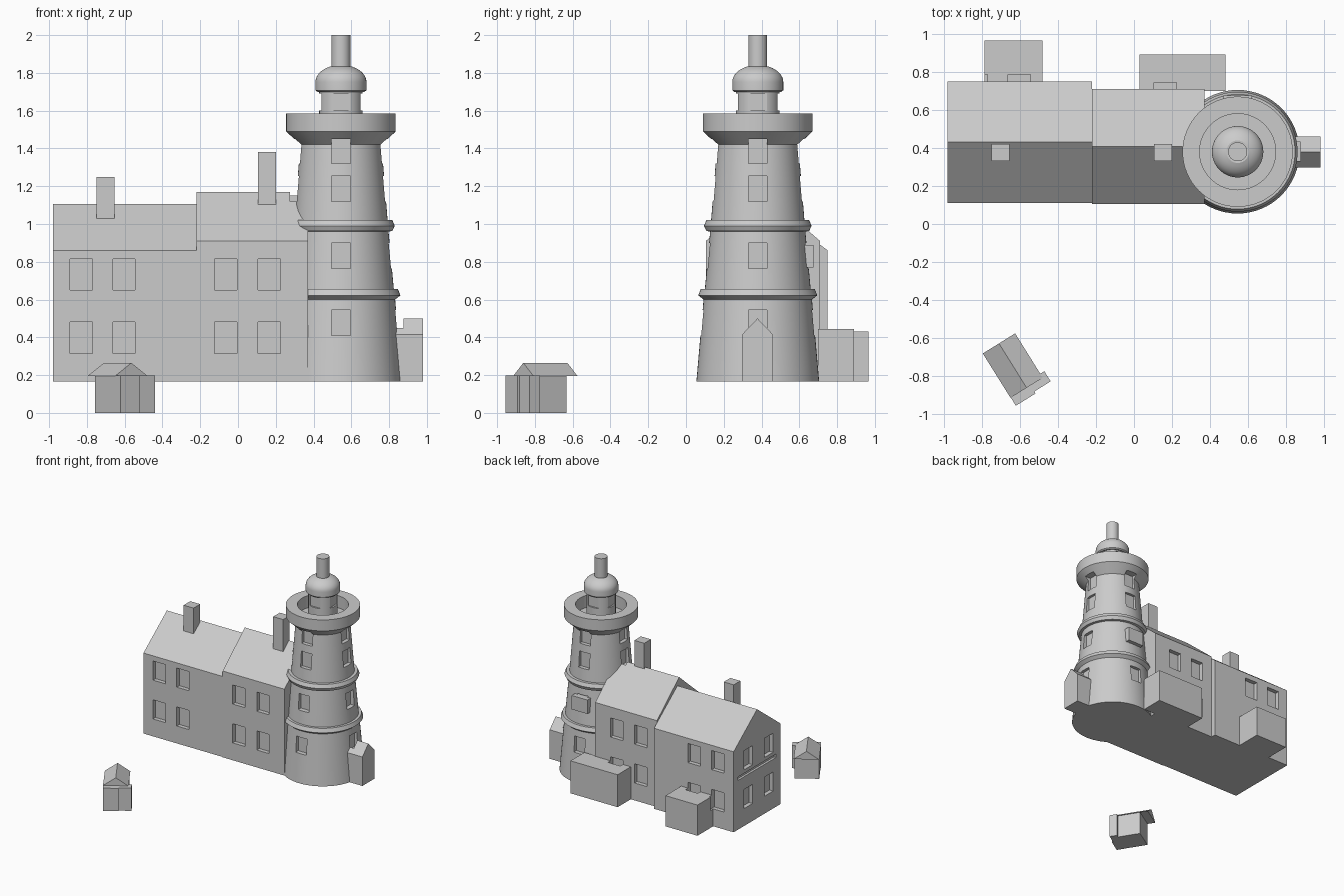
import bpy, bmesh, math
from mathutils import Matrix, Vector

if "Cube" in bpy.data.objects:
    bpy.data.objects.remove(bpy.data.objects["Cube"])

BASE = 0.165
TX, TY = 0.545, 0.38          # tower axis


def new_obj(name, bm):
    bmesh.ops.recalc_face_normals(bm, faces=bm.faces[:])
    me = bpy.data.meshes.new(name)
    bm.to_mesh(me)
    bm.free()
    ob = bpy.data.objects.new(name, me)
    bpy.context.collection.objects.link(ob)
    return ob


def add_box(bm, x, y, z):
    vs = bmesh.ops.create_cube(bm, size=1)['verts']
    for v in vs:
        v.co = Vector([a[0] + (c + 0.5) * (a[1] - a[0]) for a, c in zip((x, y, z), v.co)])
    return vs


def box(name, x, y, z):
    bm = bmesh.new()
    add_box(bm, x, y, z)
    return new_obj(name, bm)


def prism(name, profile, x0, x1):
    """Extrude a (y, z) outline along x."""
    bm = bmesh.new()
    f = bm.faces.new([bm.verts.new((x0, y, z)) for y, z in profile])
    r = bmesh.ops.extrude_face_region(bm, geom=[f])
    bmesh.ops.translate(bm, vec=(x1 - x0, 0, 0),
                        verts=[v for v in r['geom'] if isinstance(v, bmesh.types.BMVert)])
    return new_obj(name, bm)


def gabled(name, x0, x1, y0, y1, z0, eave, ridge):
    return prism(name, [(y0, z0), (y1, z0), (y1, eave), ((y0 + y1) / 2, ridge), (y0, eave)], x0, x1)


def lathe(name, profile, n=64):
    """Closed solid from an (r, z) profile running axis to axis."""
    bm = bmesh.new()
    rings = []
    for r, z in profile:
        if r == 0:
            rings.append([bm.verts.new((TX, TY, z))] * n)
        else:
            rings.append([bm.verts.new((TX + r * math.cos(2 * math.pi * i / n),
                                        TY + r * math.sin(2 * math.pi * i / n), z)) for i in range(n)])
    for a, b in zip(rings, rings[1:]):
        for i in range(n):
            j = (i + 1) % n
            bm.faces.new(list(dict.fromkeys((a[i], a[j], b[j], b[i]))))
    return new_obj(name, bm)


# House blocks, rear extensions and porch
house_left = gabled("house_left", -0.98, -0.22, 0.11, 0.75, BASE, 0.86, 1.105)
house_right = gabled("house_right", -0.22, 0.37, 0.105, 0.71, BASE, 0.91, 1.17)
ext_left = box("rear_extension_left", (-0.785, -0.48), (0.74, 0.965), (BASE, 0.43))
ext_right = box("rear_extension_right", (0.03, 0.48), (0.70, 0.89), (BASE, 0.445))
porch = gabled("porch", 0.80, 0.98, 0.297, 0.46, BASE, 0.415, 0.50)

# Chimneys
box("chimney_left", (-0.75, -0.655), (0.33, 0.42), (0.95, 1.25))
box("chimney_right", (0.105, 0.20), (0.33, 0.42), (1.05, 1.38))

# Tower with ring mouldings and hollow gallery
tower = lathe("tower", [
    (0, BASE), (0.325, BASE), (0.287, 0.60), (0.315, 0.622), (0.302, 0.655), (0.28, 0.655),
    (0.252, 0.96), (0.272, 0.963), (0.285, 0.99), (0.272, 1.02), (0.247, 1.02),
    (0.215, 1.42), (0.29, 1.49), (0.29, 1.585), (0.20, 1.585), (0.20, 1.48), (0, 1.48)])
lantern = lathe("lantern_room", [(0, 1.47), (0.115, 1.47), (0.115, 1.72), (0, 1.72)])
dome = [(0.135 * math.cos(t), 1.752 + 0.09 * math.sin(t))
        for t in [math.radians(a) for a in range(0, 70, 8)]]
cap = lathe("dome_and_finial", [(0, 1.70), (0.125, 1.70), (0.135, 1.708)] + dome +
            [(0.05, 1.832), (0.05, 2.0), (0, 2.0)])
box("tower_rear_bay", (0.47, 0.62), (0.55, 0.675), (0.77, 0.89))

# Window recess boxes for the house
cut = bmesh.new()
D = 0.035
FLOORS = [(0.315, 0.48), (0.65, 0.815)]
for xs, fronts in (([-0.83, -0.603], (0.11, 0.75)), ([-0.065, 0.165], (0.105, 0.71))):
    for x in xs:
        for y in fronts:
            for z in FLOORS:
                add_box(cut, (x - 0.059, x + 0.059), (y - D, y + D), z)
for y in (0.27, 0.55):
    for z in FLOORS:
        add_box(cut, (-0.98 - D, -0.98 + D), (y - 0.059, y + 0.059), z)
add_box(cut, (-1.0, -0.96), (0.17, 0.69), (0.59, 0.62))

# Window recess boxes round the tower: z range, inner and outer radius
for z0, z1, r0, r1 in [(0.41, 0.545, 0.265, 0.33), (0.765, 0.90, 0.23, 0.30), (1.12, 1.255, 0.205, 0.27),
                       (1.32, 1.45, 0.19, 0.25), (1.60, 1.69, 0.10, 0.14)]:
    for k in range(4):
        if k == 2 and z1 < 1:      # hidden inside the house
            continue
        vs = add_box(cut, (r0, r1), (-0.05, 0.05), (z0, z1))
        bmesh.ops.transform(cut, verts=vs, matrix=Matrix.Translation((TX, TY, 0)) @
                            Matrix.Rotation(k * math.pi / 2, 4, 'Z'))
cutter = new_obj("window_cutter", cut)
cutter.hide_render = True

targets = [house_left, house_right, ext_left, ext_right, porch, tower, lantern]
for ob in targets:
    m = ob.modifiers.new("windows", 'BOOLEAN')
    m.operation, m.solver, m.object = 'DIFFERENCE', 'EXACT', cutter
dg = bpy.context.evaluated_depsgraph_get()
baked = [bpy.data.meshes.new_from_object(ob.evaluated_get(dg)) for ob in targets]
for ob, me in zip(targets, baked):
    ob.modifiers.clear()
    ob.data = me
bpy.data.objects.remove(cutter)

# Smooth shading on the round parts
for ob in (tower, lantern, cap):
    bpy.ops.object.select_all(action='DESELECT')
    ob.select_set(True)
    bpy.context.view_layer.objects.active = ob
    bpy.ops.object.shade_smooth_by_angle(angle=math.radians(25))

# Small turned shed: built along local x, then rotated into place
shed = [
    box("shed_body", (0.065, 0.27), (-0.097, 0.097), (0, 0.198)),
    box("shed_front_block", (0.25, 0.325), (-0.098, 0.024), (0, 0.197)),
    box("shed_side_block", (0.25, 0.313), (0.02, 0.125), (0, 0.197)),
    prism("shed_roof", [(-0.1, 0.196), (0.1, 0.196), (0, 0.265)], 0, 0.275)]
place = Matrix.Translation((-0.71, -0.628, 0)) @ Matrix.Rotation(math.atan2(-0.85, 0.53), 4, 'Z')
for ob in shed:
    ob.matrix_world = place
